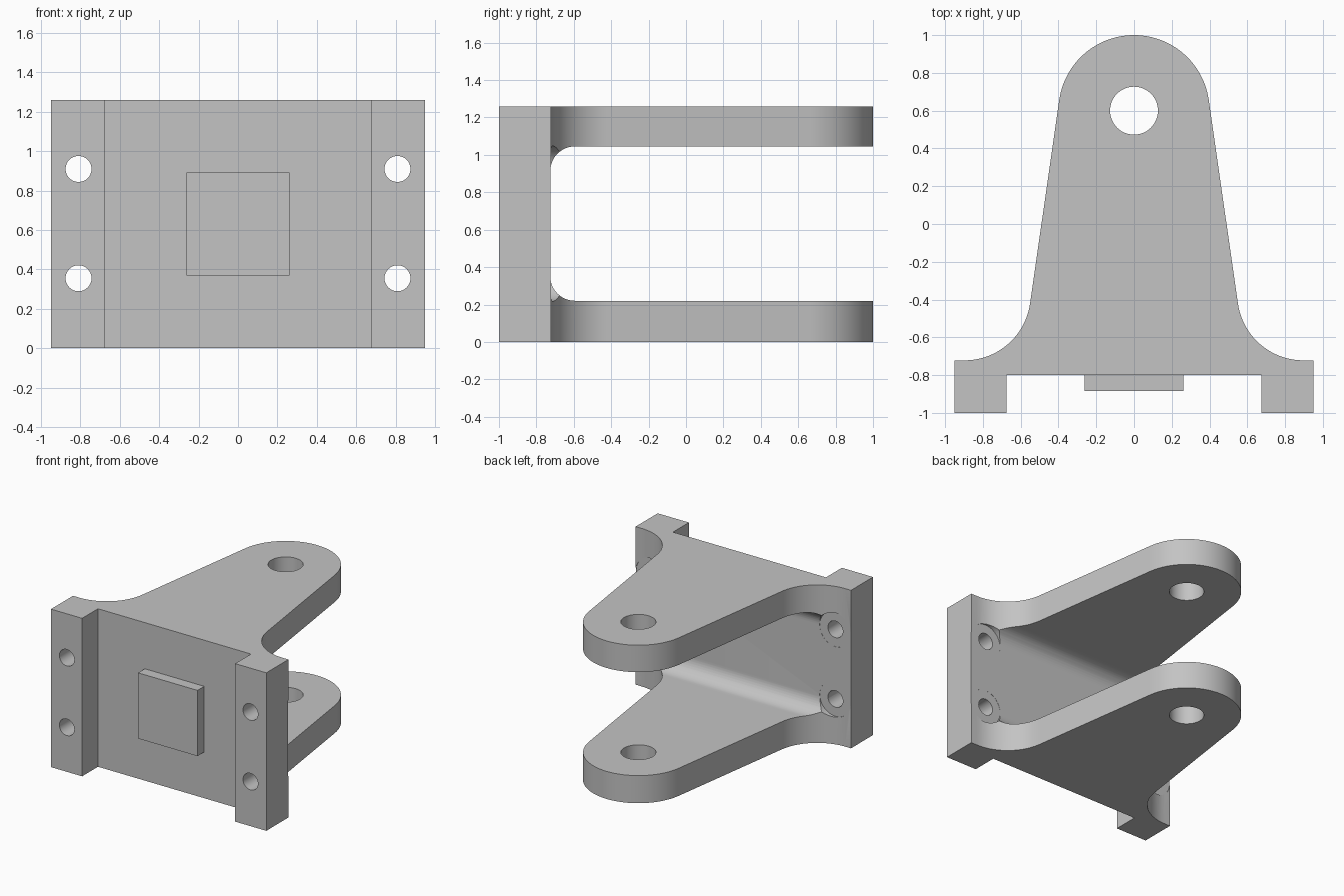
import bpy
import math

HEIGHT = 1.26
MID = HEIGHT / 2

old = bpy.data.objects.get("Cube")
if old:
    bpy.data.objects.remove(old, do_unlink=True)

grey = bpy.data.materials.new("plain grey")
grey.use_nodes = True
grey.diffuse_color = (0.55, 0.55, 0.55, 1)
grey.node_tree.nodes["Principled BSDF"].inputs["Base Color"].default_value = (0.55, 0.55, 0.55, 1)


def arc(cx, cy, r, start, end, steps):
    angles = [math.radians(start + (end - start) * i / steps) for i in range(steps + 1)]
    return [(cx + r * math.cos(a), cy + r * math.sin(a)) for a in angles]


def prism(name, outline, low, high, place):
    """Extrude a closed outline between two levels; place maps (u, v, level) to xyz."""
    n = len(outline)
    verts = [place(u, v, w) for w in (low, high) for u, v in outline]
    faces = [list(range(n))[::-1], list(range(n, 2 * n))]
    faces += [[i, (i + 1) % n, n + (i + 1) % n, n + i] for i in range(n)]
    mesh = bpy.data.meshes.new(name)
    mesh.from_pydata(verts, [], faces)
    mesh.materials.append(grey)
    obj = bpy.data.objects.new(name, mesh)
    bpy.context.collection.objects.link(obj)
    # Make the normals point outwards whichever axis was used
    bpy.context.view_layer.objects.active = obj
    obj.select_set(True)
    bpy.ops.object.mode_set(mode='EDIT')
    bpy.ops.mesh.select_all(action='SELECT')
    bpy.ops.mesh.normals_make_consistent(inside=False)
    bpy.ops.object.mode_set(mode='OBJECT')
    obj.select_set(False)
    return obj


def along_z(u, v, w):
    return (u, v, w)


def along_x(u, v, w):
    return (w, u, v)


def along_y(u, v, w):
    return (u, w, v)


def circle(cx, cy, r, steps=48):
    return arc(cx, cy, r, 0, 360, steps)[:-1]


# Clevis body: plan outline with recessed front, flared flanges and rounded tip
taper = 8.1
half = [(0.675, -0.8), (0.675, -1), (0.95, -1), (0.95, -0.722)]
half += arc(0.897, -0.372, 0.35, 270, 180 + taper, 20)
half += arc(0, 0.6, 0.4, taper, 90, 24)
outline = half + [(-x, y) for x, y in half[-2::-1]]
body = prism("clevis_bracket", outline, 0, HEIGHT, along_z)

cutters = []

# Slot between the lugs, filleted where it meets the back plate
floor, low, high, r = -0.725, 0.22, 1.045, 0.13
slot = [(1.3, low), (1.3, high)]
slot += arc(floor + r, high - r, r, 90, 180, 12)
slot += arc(floor + r, low + r, r, 180, 270, 12)
cutters.append(prism("slot_cutter", slot, -1.2, 1.2, along_x))

# Pin hole through both lugs
cutters.append(prism("pin_hole_cutter", circle(0, 0.6, 0.127), -0.2, HEIGHT + 0.2, along_z))

# Bolt holes with spot faces that clear the fillets
for x in (-0.81, 0.81):
    for z in (0.355, 0.91):
        cutters.append(prism("bolt_hole_cutter", circle(x, z, 0.066, 32), -1.2, -0.6, along_y))
        cutters.append(prism("spot_face_cutter", circle(x, z, 0.138), -0.726, -0.35, along_y))

for cutter in cutters:
    cut = body.modifiers.new(cutter.name, 'BOOLEAN')
    cut.operation = 'DIFFERENCE'
    cut.solver = 'EXACT'
    cut.object = cutter
bpy.context.view_layer.objects.active = body
body.select_set(True)
for name in [m.name for m in body.modifiers]:
    bpy.ops.object.modifier_apply(modifier=name)
for cutter in cutters:
    bpy.data.objects.remove(cutter, do_unlink=True)
bpy.ops.object.shade_smooth_by_angle(angle=math.radians(25))

# Raised square pad on the recessed front face
s = 0.262
square = [(-s, MID - s), (s, MID - s), (s, MID + s), (-s, MID + s)]
prism("front_pad", square, -0.885, -0.795, along_y)
